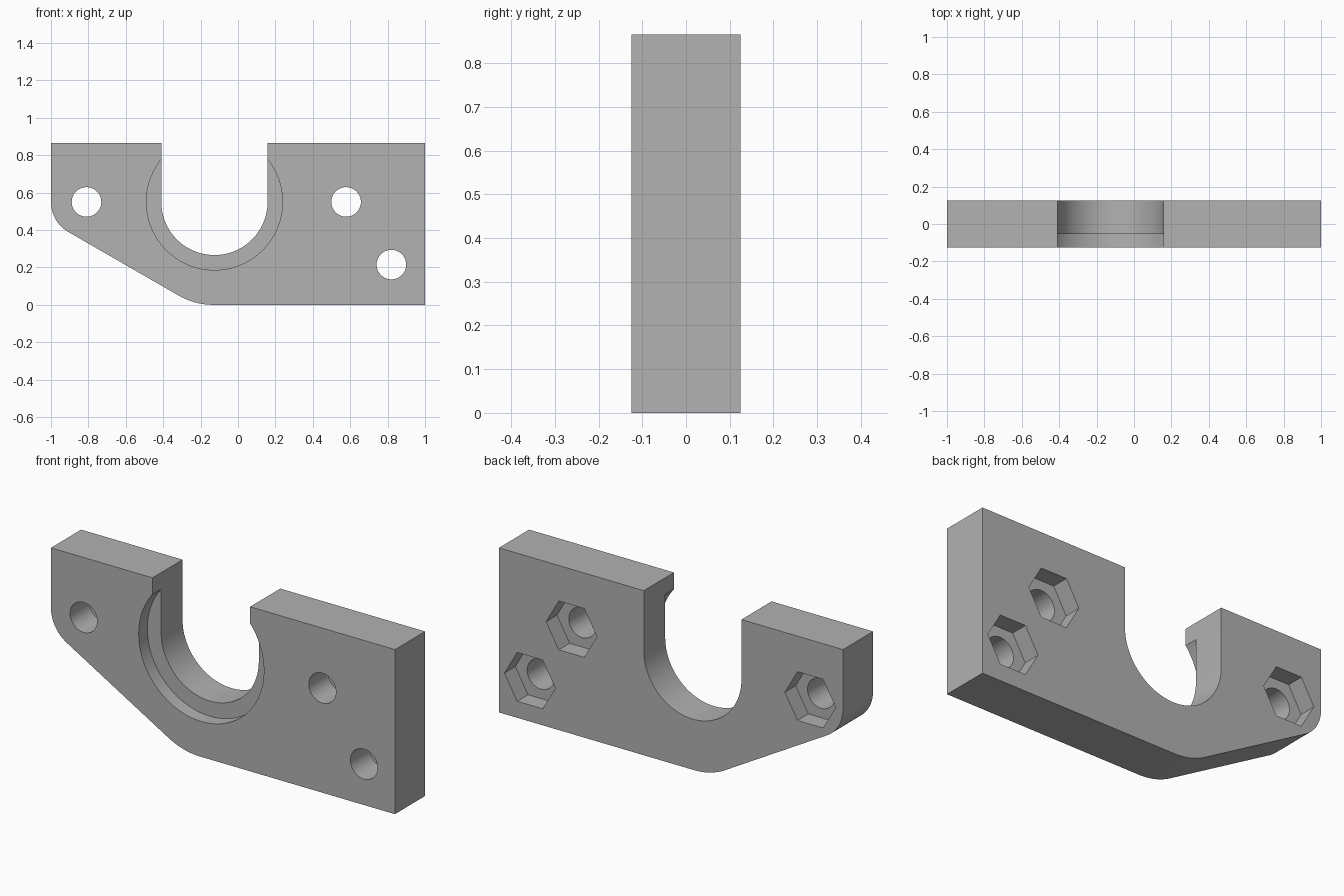
import bpy
import bmesh
from math import cos, sin, radians, pi

HALF = 0.125      # half thickness of the plate
TOP = 0.865       # height of the plate

old = bpy.data.objects.get("Cube")
if old:
    bpy.data.objects.remove(old, do_unlink=True)

grey = bpy.data.materials.new("plain grey")
grey.use_nodes = True
colour = (0.445, 0.445, 0.445, 1)
grey.diffuse_color = colour
grey.node_tree.nodes["Principled BSDF"].inputs["Base Color"].default_value = colour


def arc(cx, cz, radius, start, end, steps):
    """Points along an arc in the xz plane, angles in degrees."""
    angles = [radians(start + (end - start) * i / steps) for i in range(steps + 1)]
    return [(cx + radius * cos(a), cz + radius * sin(a)) for a in angles]


def prism(name, points, y0, y1):
    """Extrude an xz outline from y0 to y1."""
    bm = bmesh.new()
    face = bm.faces.new([bm.verts.new((x, y0, z)) for x, z in points])
    moved = bmesh.ops.extrude_face_region(bm, geom=[face])["geom"]
    verts = [v for v in moved if isinstance(v, bmesh.types.BMVert)]
    bmesh.ops.translate(bm, verts=verts, vec=(0, y1 - y0, 0))
    bmesh.ops.recalc_face_normals(bm, faces=bm.faces)
    mesh = bpy.data.meshes.new(name)
    bm.to_mesh(mesh)
    bm.free()
    mesh.materials.append(grey)
    obj = bpy.data.objects.new(name, mesh)
    bpy.context.collection.objects.link(obj)
    return obj


def polygon(cx, cz, radius, sides):
    return arc(cx, cz, radius, 0, 360, sides)[:-1]


# Plate with two rounded corners joined by a sloping edge
outline = [(1, 0), (1, TOP), (-1, TOP)]
outline += arc(-0.815, 0.55, 0.185, 180, 240, 16)
outline += arc(-0.134, 0.365, 0.365, 240, 270, 12)
plate = prism("mounting_plate", outline, -HALF, HALF)

# U-shaped slot, open at the top
SLOT_X, SLOT_Z = -0.126, 0.55
slot = [(SLOT_X + 0.284, 1), (SLOT_X - 0.284, 1)]
slot += arc(SLOT_X, SLOT_Z, 0.284, 180, 360, 48)
cutters = [prism("slot_cutter", slot, -0.3, 0.3)]

# Round recess in the front of the slot
recess = polygon(SLOT_X, SLOT_Z, 0.364, 96)
cutters.append(prism("recess_cutter", recess, -0.3, -0.053))

# Bolt holes with hexagonal nut pockets in the back
for x, z in ((-0.81, 0.55), (0.578, 0.55), (0.82, 0.215)):
    cutters.append(prism("hole_cutter", polygon(x, z, 0.079, 48), -0.3, 0.3))
    cutters.append(prism("nut_cutter", polygon(x, z, 0.148, 6), HALF - 0.09, 0.3))

bpy.ops.object.select_all(action="DESELECT")
bpy.context.view_layer.objects.active = plate
plate.select_set(True)
for cutter in cutters:
    cutter.hide_render = True
    mod = plate.modifiers.new("cut", "BOOLEAN")
    mod.operation = "DIFFERENCE"
    mod.solver = "EXACT"
    mod.object = cutter
    bpy.ops.object.modifier_apply(modifier=mod.name)
    bpy.data.objects.remove(cutter, do_unlink=True)

bpy.ops.object.shade_smooth_by_angle(angle=pi / 6)
